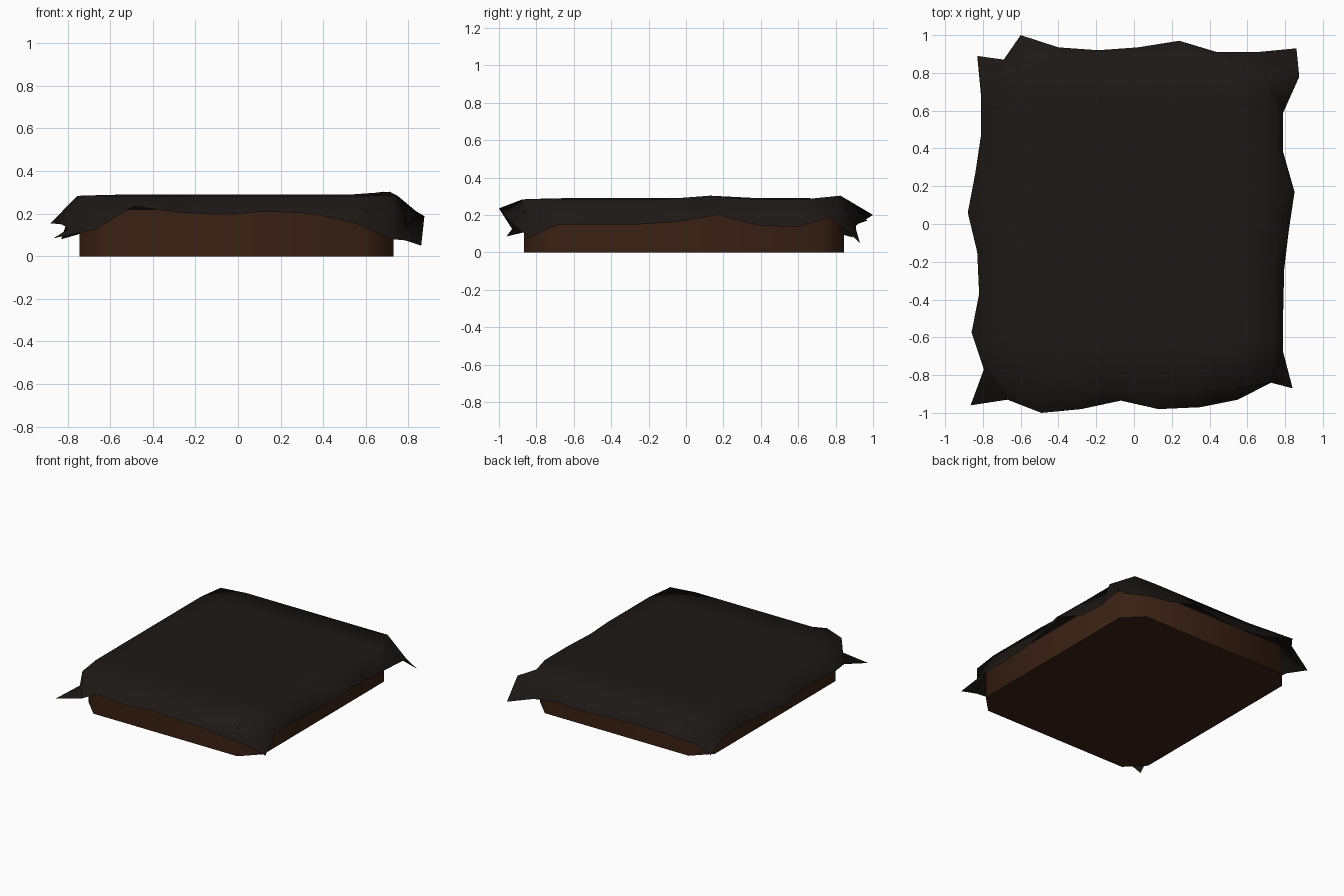
import bpy, bmesh, math

if "Cube" in bpy.data.objects:
    bpy.data.objects.remove(bpy.data.objects["Cube"])


def make_object(name, bm, color, angle):
    bmesh.ops.recalc_face_normals(bm, faces=bm.faces)
    mesh = bpy.data.meshes.new(name)
    bm.to_mesh(mesh)
    bm.free()
    ob = bpy.data.objects.new(name, mesh)
    bpy.context.collection.objects.link(ob)
    mat = bpy.data.materials.new(name + "_color")
    mat.diffuse_color = (*color, 1)
    mat.use_nodes = True
    mat.node_tree.nodes["Principled BSDF"].inputs["Base Color"].default_value = mat.diffuse_color
    mesh.materials.append(mat)
    bpy.ops.object.select_all(action='DESELECT')
    ob.select_set(True)
    bpy.context.view_layer.objects.active = ob
    bpy.ops.object.shade_smooth_by_angle(angle=math.radians(angle))
    return ob


# Wooden base: chamfered rectangle pulled upwards
x0, x1, y0, y1, c, top = -0.745, 0.73, -0.865, 0.845, 0.13, 0.22
profile = [(x0 + c, y0), (x1 - c, y0), (x1, y0 + c), (x1, y1 - c),
           (x1 - c, y1), (x0 + c, y1), (x0, y1 - c), (x0, y0 + c)]
bm = bmesh.new()
face = bm.faces.new([bm.verts.new((x, y, 0)) for x, y in profile])
ext = bmesh.ops.extrude_face_region(bm, geom=[face], use_keep_orig=True)
bmesh.ops.translate(bm, vec=(0, 0, top),
                    verts=[g for g in ext["geom"] if isinstance(g, bmesh.types.BMVert)])
make_object("wooden_base", bm, (0.042, 0.015, 0.007), 50)

# Draped cloth: ragged hem, clockwise from the back left corner
hem = [
    (-.83, .89, .08), (-.69, .87, .12), (-.60, 1.0, .20), (-.40, .935, .17), (-.19, .92, .16),
    (.02, .935, .16), (.24, .97, .17), (.44, .91, .15), (.65, .91, .12), (.86, .93, .05),
    (.875, .78, .188), (.79, .59, .135), (.79, .38, .145), (.85, .17, .20), (.82, -.03, .165),
    (.795, -.24, .15), (.79, -.46, .15), (.79, -.68, .15), (.84, -.87, .07),
    (.725, -.84, .08), (.55, -.93, .155), (.35, -.97, .20), (.13, -.98, .21), (-.07, -.935, .195),
    (-.28, -.98, .205), (-.49, -1.0, .235), (-.67, -.93, .125), (-.865, -.96, .085),
    (-.795, -.77, .13), (-.86, -.575, .17), (-.82, -.37, .15), (-.83, -.15, .15),
    (-.88, .06, .155), (-.84, .27, .16), (-.81, .47, .15), (-.81, .68, .14)]
N = 10


def hem_cell(k):
    if k < 9:
        return k, 0
    if k < 18:
        return 9, k - 9
    if k < 27:
        return 27 - k, 9
    return 0, 36 - k


bm = bmesh.new()
grid = {hem_cell(k): bm.verts.new(p) for k, p in enumerate(hem)}

# Flat middle of the cloth, lying on the base
for i in range(1, N - 1):
    for j in range(1, N - 1):
        x = (-0.755, -0.53, -0.32, -0.11, 0.11, 0.32, 0.53, 0.75)[i - 1]
        y = (0.86, 0.63, 0.38, 0.13, -0.13, -0.38, -0.63, -0.875)[j - 1]
        z = 0.29
        ends = (i in (1, 8)) + (j in (1, 8))
        if ends:
            z = 0.283
        if ends == 2:
            x, y, z = x * 0.96, y * 0.96, 0.285
        if (i, j) in ((8, 1), (8, 4)):
            x, z = x * 0.95, 0.303
        grid[i, j] = bm.verts.new((x, y, z))
for i in range(N - 1):
    for j in range(N - 1):
        bm.faces.new([grid[i, j], grid[i, j + 1], grid[i + 1, j + 1], grid[i + 1, j]])
make_object("draped_cloth", bm, (0.012, 0.0095, 0.008), 180)
